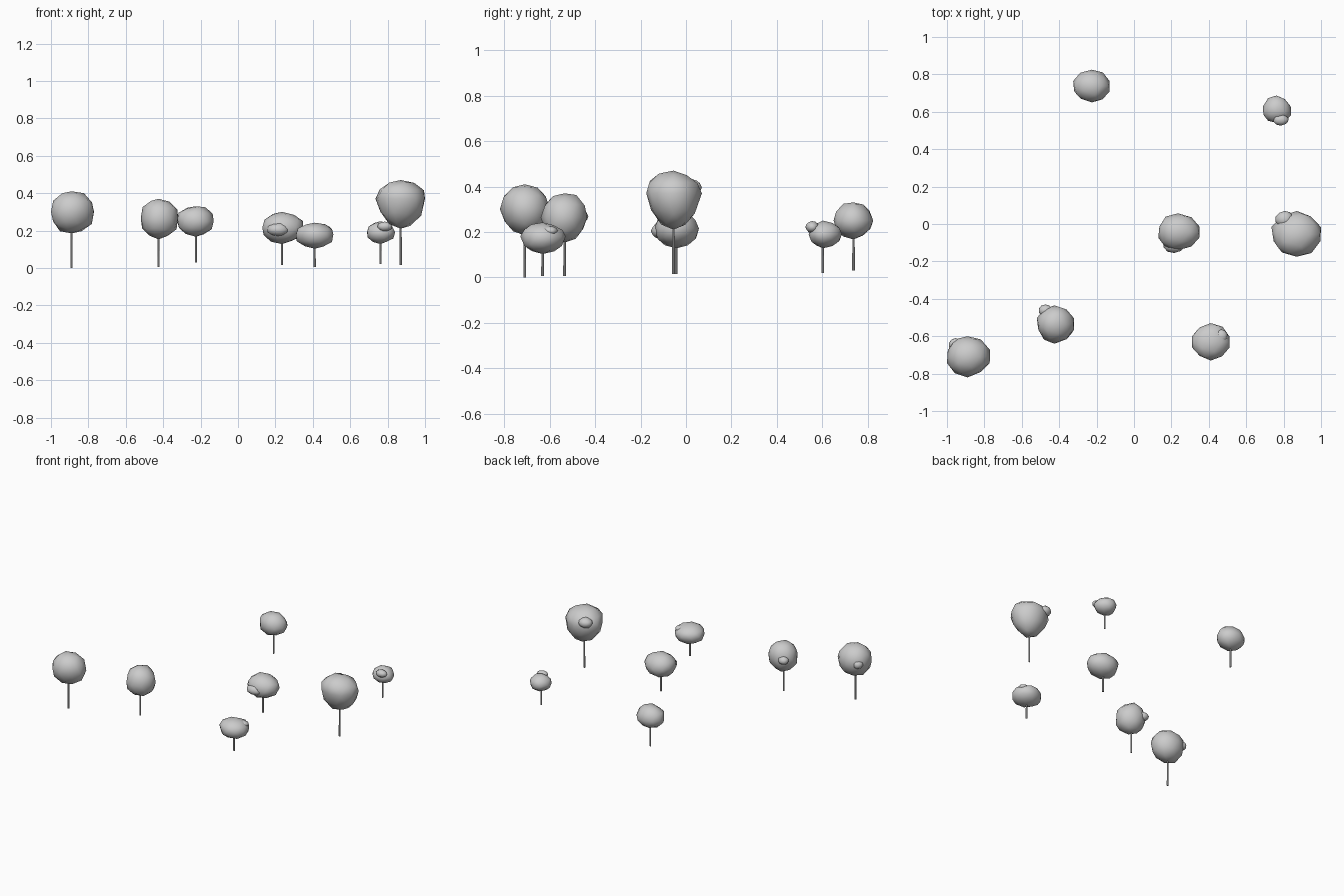
import bpy, bmesh, random
from mathutils import Vector

if "Cube" in bpy.data.objects:
    bpy.data.objects.remove(bpy.data.objects["Cube"])

random.seed(4)


def finish(bm, name):
    mesh = bpy.data.meshes.new(name)
    bm.to_mesh(mesh)
    bm.free()
    for p in mesh.polygons:
        p.use_smooth = True
    obj = bpy.data.objects.new(name, mesh)
    bpy.context.collection.objects.link(obj)
    return obj


def leaf_ball(name, low, high, pivot, jitter=0.05, taper=0.0):
    """Coarse lumpy ball fitted to a box, widest around the pivot."""
    bm = bmesh.new()
    bmesh.ops.create_icosphere(bm, subdivisions=2, radius=1)
    for v in bm.verts:
        v.co *= 1 + random.uniform(-jitter, jitter)
        if v.co.z < 0:
            v.co.x *= 1 + taper * v.co.z
            v.co.y *= 1 + taper * v.co.z
    for a in range(3):
        top = max(v.co[a] for v in bm.verts)
        bottom = -min(v.co[a] for v in bm.verts)
        for v in bm.verts:
            c = v.co[a]
            if c > 0:
                v.co[a] = pivot[a] + c / top * (high[a] - pivot[a])
            else:
                v.co[a] = pivot[a] + c / bottom * (pivot[a] - low[a])
    return finish(bm, name)


def trunk(name, x, y, z0, z1, r=0.006):
    bm = bmesh.new()
    bmesh.ops.create_cone(bm, cap_ends=True, segments=8, radius1=r,
                          radius2=r * 0.8, depth=z1 - z0)
    bmesh.ops.translate(bm, verts=bm.verts, vec=(x, y, (z0 + z1) / 2))
    obj = finish(bm, name)
    bpy.context.view_layer.objects.active = obj
    obj.select_set(True)
    bpy.ops.object.shade_smooth_by_angle()
    obj.select_set(False)


# trunk x, y, foot z | crown low, high, widest z, taper | side tuft centre, half size
trees = [
    ((-0.89, -0.71, 0.0), (-1.0, -0.82, 0.185), (-0.77, -0.60, 0.41), 0.30, 0.0,
     (-0.955, -0.645, 0.30), (0.035, 0.035, 0.03)),
    ((-0.425, -0.535, 0.005), (-0.52, -0.64, 0.153), (-0.32, -0.435, 0.37), 0.265, 0.0,
     (-0.473, -0.462, 0.27), (0.036, 0.032, 0.03)),
    ((-0.225, 0.738, 0.03), (-0.325, 0.65, 0.167), (-0.13, 0.825, 0.33), 0.25, 0.0,
     None, None),
    ((0.235, -0.043, 0.015), (0.13, -0.14, 0.128), (0.35, 0.057, 0.30), 0.215, 0.0,
     (0.215, -0.11, 0.205), (0.058, 0.045, 0.036)),
    ((0.41, -0.632, 0.005), (0.31, -0.73, 0.103), (0.51, -0.53, 0.242), 0.18, 0.0,
     (0.465, -0.60, 0.205), (0.035, 0.036, 0.022)),
    ((0.762, 0.603, 0.02), (0.69, 0.54, 0.128), (0.84, 0.687, 0.25), 0.19, 0.0,
     (0.785, 0.556, 0.222), (0.04, 0.03, 0.026)),
    ((0.87, -0.055, 0.015), (0.735, -0.175, 0.21), (1.0, 0.07, 0.47), 0.37, 0.15,
     (0.805, 0.025, 0.395), (0.048, 0.045, 0.038)),
]

for i, (foot, low, high, wide_z, taper, tuft, half) in enumerate(trees, 1):
    x, y, z = foot
    trunk(f"trunk_{i}", x, y, z, wide_z)
    leaf_ball(f"crown_{i}", low, high, (x, y, wide_z), taper=taper)
    if tuft:
        c, h = Vector(tuft), Vector(half)
        leaf_ball(f"tuft_{i}", c - h, c + h, c)
